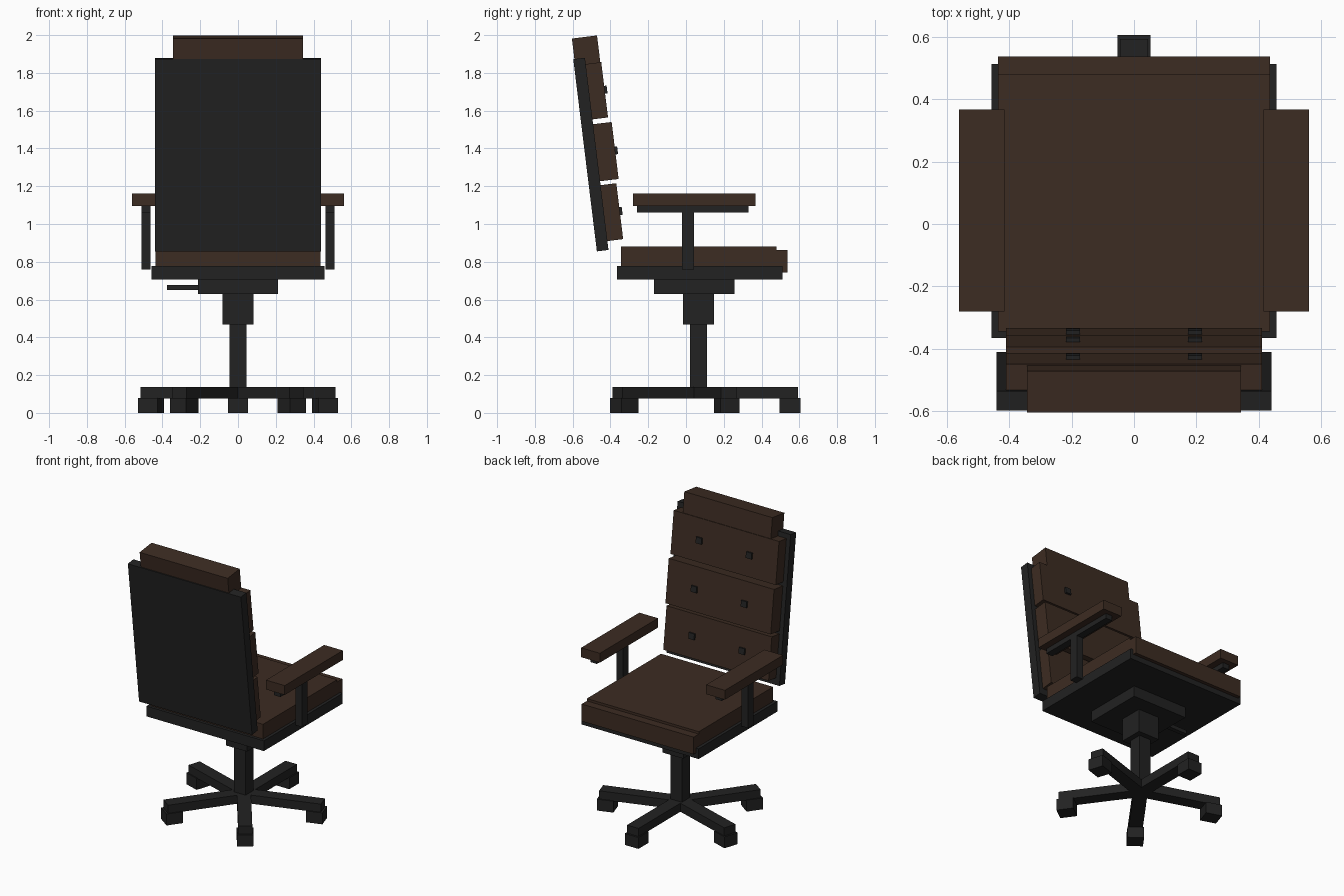
import bpy
import math
from mathutils import Matrix

cube = bpy.data.objects.get("Cube")
if cube:
    bpy.data.objects.remove(cube, do_unlink=True)


def make_material(name, rgb):
    mat = bpy.data.materials.new(name)
    mat.use_nodes = True
    color = (*rgb, 1.0)
    mat.diffuse_color = color
    bsdf = mat.node_tree.nodes["Principled BSDF"]
    bsdf.inputs["Base Color"].default_value = color
    bsdf.inputs["Roughness"].default_value = 0.7
    return mat


brown = make_material("brown leather", (0.046, 0.025, 0.016))
black = make_material("black frame", (0.016, 0.016, 0.016))


def box(name, mat, x, y, z, frame=Matrix()):
    """Box from (min, max) ranges, placed in an optional local frame."""
    bpy.ops.mesh.primitive_cube_add(size=1)
    obj = bpy.context.object
    obj.name = name
    size = Matrix.Diagonal([b - a for a, b in (x, y, z)] + [1])
    centre = Matrix.Translation([(a + b) / 2 for a, b in (x, y, z)])
    obj.data.transform(centre @ size)
    obj.matrix_world = frame
    obj.data.materials.append(mat)
    return obj


def span(half, centre=0.0):
    return (centre - half, centre + half)


# Star base: five arms with a block caster under each tip
HUB_Y = 0.065
for i in range(5):
    frame = Matrix.Translation((0, HUB_Y, 0)) @ Matrix.Rotation(i * math.tau / 5, 4, "Z")
    box(f"base_arm_{i + 1}", black, span(0.045), (0, 0.527), (0.077, 0.137), frame)
    box(f"caster_{i + 1}", black, span(0.053), span(0.055, 0.485), (0, 0.08), frame)

# Column, tilt mechanism and lever
box("gas_column", black, span(0.045), span(0.045, HUB_Y), (0.08, 0.48))
box("column_sleeve", black, span(0.082), span(0.082, HUB_Y), (0.468, 0.635))
box("tilt_mechanism", black, span(0.213), span(0.213, 0.043), (0.63, 0.708))
box("height_lever", black, (-0.375, -0.2), span(0.015, 0.06), (0.65, 0.676))

# Seat
box("seat_pan", black, span(0.457), (-0.365, 0.512), (0.705, 0.777))
box("seat_cushion", brown, span(0.436), (-0.345, 0.48), (0.775, 0.88))
box("seat_front_roll", brown, span(0.436), (0.43, 0.537), (0.742, 0.863))

# Armrests
for side, s in (("left", 1), ("right", -1)):
    x = s * 0.487
    box(f"{side}_arm_pad", brown, span(0.073, x), (-0.28, 0.367), (1.095, 1.161))
    box(f"{side}_arm_bracket", black, span(0.025, x), (-0.26, 0.332), (1.06, 1.097))
    box(f"{side}_arm_post", black, span(0.025, x), (-0.022, 0.042), (0.758, 1.07))

# Reclined backrest, built in its own tilted frame
back = Matrix.Translation((0, -0.5035, 1.3675)) @ Matrix.Rotation(math.radians(7), 4, "X")
box("back_panel", black, span(0.44), span(0.031), span(0.5125), back)
cushions = (("lower", 0.115, -0.465, -0.167),
            ("middle", 0.13, -0.146, 0.158),
            ("upper", 0.114, 0.184, 0.479))
for name, front, low, high in cushions:
    box(f"{name}_back_cushion", brown, span(0.41), (0.03, front), (low, high), back)
    for side, s in (("left", 1), ("right", -1)):
        box(f"{name}_{side}_button", black, span(0.022, s * 0.195),
            (front - 0.01, front + 0.013), span(0.021, (low + high) / 2), back)
box("headrest", brown, span(0.343), (-0.025, 0.109), (0.477, 0.622), back)
